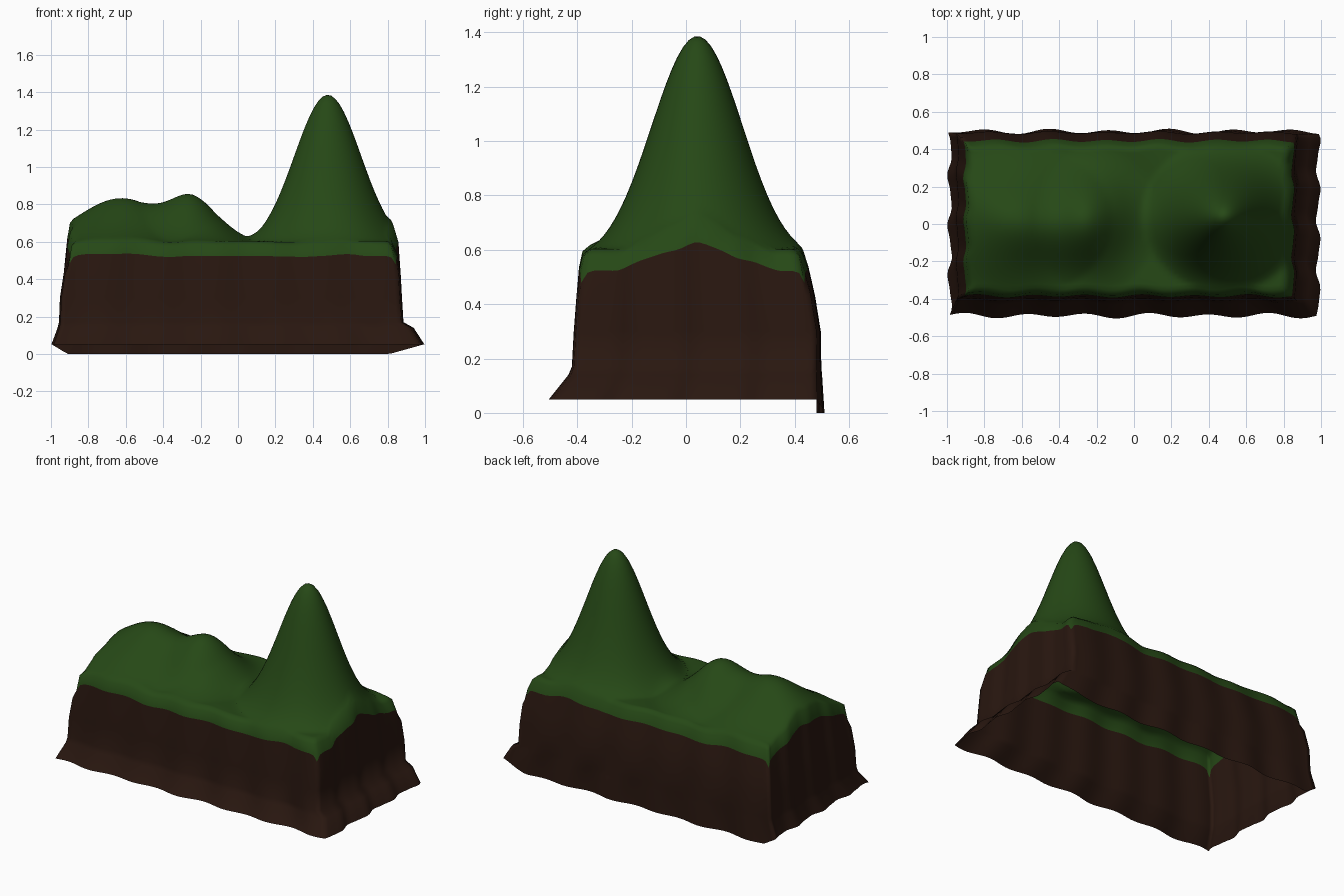
import bpy, bmesh
from math import exp, sin

if "Cube" in bpy.data.objects:
    bpy.data.objects.remove(bpy.data.objects["Cube"])

NX, NY = 72, 36

# rectangle at each level: left, right, front, back, then wave size
RIM = (-0.87, 0.80, -0.345, 0.405, 0.007)
LIP = (-0.89, 0.825, -0.372, 0.425, 0.007)
SEAM = (-0.905, 0.85, -0.385, 0.445, 0.007)
LEVELS = [((-0.985, 0.985, -0.49, 0.495, 0.011), 0.05),
          ((-0.955, 0.93, -0.422, 0.49, 0.008), 0.14),
          ((-0.95, 0.878, -0.412, 0.49, 0.006), 0.17),
          ((-0.945, 0.87, -0.405, 0.488, 0.006), 0.30),
          ((-0.925, 0.863, -0.395, 0.467, 0.006), 0.43)]


def gauss(d, s):
    return exp(-d * d / (2 * s * s))


# bump that meets the flat ground at its edge
def bump(h, gx, gy, cut):
    return h * max(0, gx * gy - cut) / (1 - cut)


# rolling hills: one tall peak, a rounded knoll and a broad shoulder
def height(x, y):
    z = 0.60 + 0.006 * sin(9 * x + 5 * y) * sin(13 * y + 2)
    z += bump(0.79, gauss(x - 0.48, 0.178), gauss(y - 0.04, 0.165), 0.05)
    z += bump(0.21, gauss(x + 0.23, 0.12 if x < -0.23 else 0.145), gauss(y - 0.02, 0.16), 0.05)
    z += bump(0.23, gauss(x + 0.63, 0.25), gauss(y - 0.02, 0.2), 0.12)
    return z


# map grid position to a level's rectangle, with wavy edges
def place(u, v, rect):
    l, r, f, b, amp = rect
    x, y = l + (r - l) * u, f + (b - f) * v
    side = abs(2 * u - 1) ** 8
    face = abs(2 * v - 1) ** 8
    x += amp * side * (sin(23 * v + 5 * u) + 0.3 * sin(47 * v))
    y += amp * face * (sin(38 * u + 4 * v) + 0.4 * sin(23 * u + 1))
    return x, y


PERIM = ([(i / NX, 0) for i in range(NX)] + [(1, j / NY) for j in range(NY)] +
         [(1 - i / NX, 1) for i in range(NX)] + [(0, 1 - j / NY) for j in range(NY)])


def rim_height(u, v):
    return height(*place(u, v, RIM))


# grass seam follows the rim and drips a little at the corners
def seam_height(u, v):
    corner = (abs(2 * u - 1) ** 60) * (abs(2 * v - 1) ** 30)
    return 0.522 + 0.75 * (rim_height(u, v) - 0.60) - 0.045 * corner


def ring(bm, rect, zfunc):
    return [bm.verts.new((*place(u, v, rect), zfunc(u, v))) for u, v in PERIM]


def bridge(bm, low, high):
    n = len(low)
    for i in range(n):
        k = (i + 1) % n
        bm.faces.new((low[i], low[k], high[k], high[i]))


def finish(bm, name, color):
    mesh = bpy.data.meshes.new(name)
    bm.to_mesh(mesh)
    bm.free()
    mat = bpy.data.materials.new(name)
    mat.diffuse_color = (*color, 1)
    mat.use_nodes = True
    mat.node_tree.nodes["Principled BSDF"].inputs["Base Color"].default_value = mat.diffuse_color
    mesh.materials.append(mat)
    for p in mesh.polygons:
        p.use_smooth = True
    ob = bpy.data.objects.new(name, mesh)
    bpy.context.collection.objects.link(ob)


# grass: hill surface plus rounded lip folding down over the dirt
bm = bmesh.new()
grid = {}
for i in range(NX + 1):
    for j in range(NY + 1):
        x, y = place(i / NX, j / NY, RIM)
        grid[i, j] = bm.verts.new((x, y, height(x, y)))
for i in range(NX):
    for j in range(NY):
        bm.faces.new((grid[i, j], grid[i + 1, j], grid[i + 1, j + 1], grid[i, j + 1]))
edge = [grid[round(u * NX), round(v * NY)] for u, v in PERIM]
lip = ring(bm, LIP, lambda u, v: rim_height(u, v) - 0.022)
seam = ring(bm, SEAM, seam_height)
bridge(bm, lip, edge)
bridge(bm, seam, lip)
finish(bm, "grass", (0.019, 0.065, 0.008))

# dirt: open-bottomed wall with a flared foot, reaching lower at the back
bm = bmesh.new()


def foot(u, v):
    if v < 1:
        return 0.05
    return 0.05 * max(0, 1 - min(u / 0.04, (1 - u) / 0.09))


rings = [ring(bm, LEVELS[0][0], foot)]
rings += [ring(bm, rect, lambda u, v, z=z: z) for rect, z in LEVELS[1:]]
rings.append(ring(bm, SEAM, seam_height))
for low, high in zip(rings, rings[1:]):
    bridge(bm, low, high)
finish(bm, "dirt", (0.022, 0.0085, 0.005))
